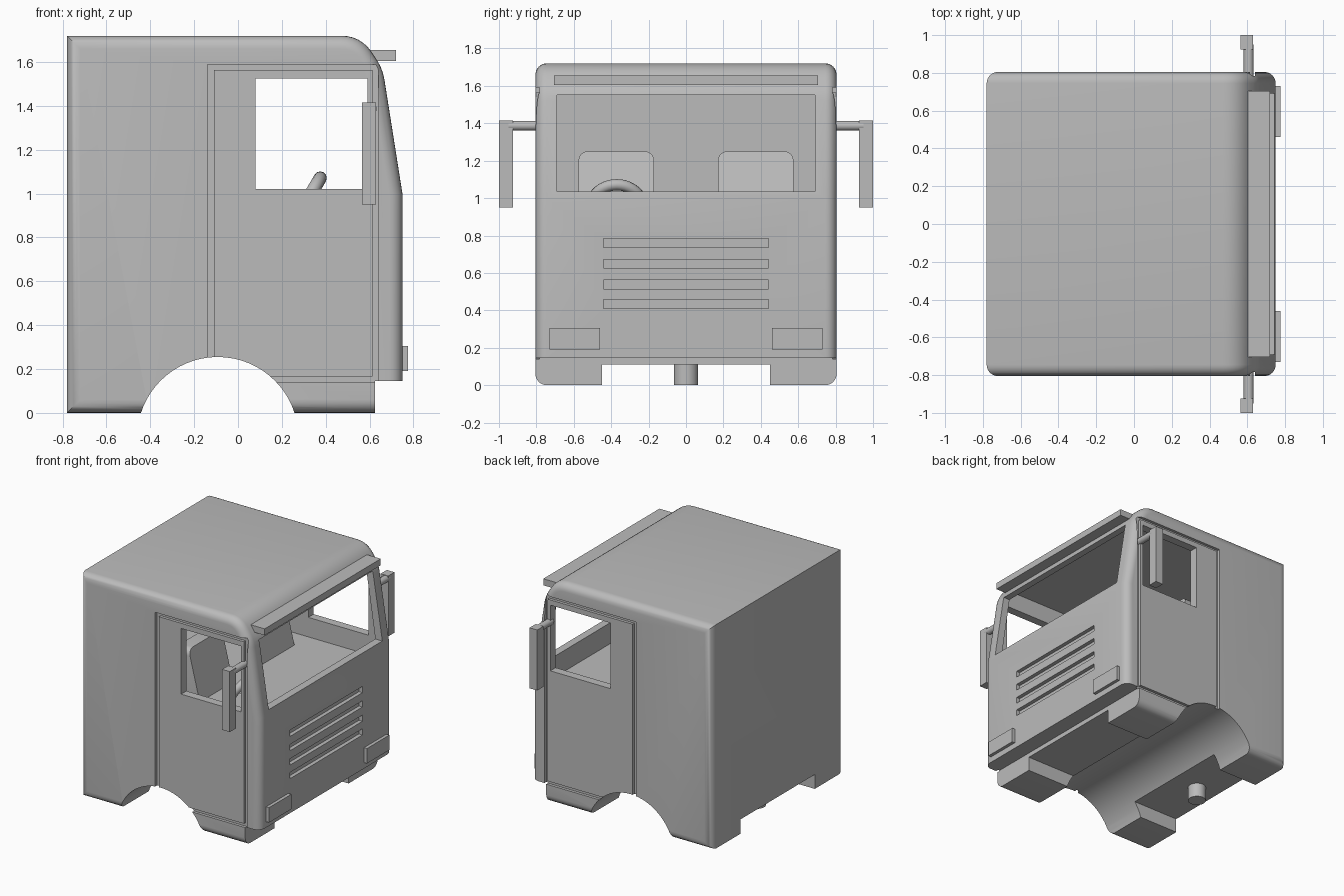
import bpy, bmesh, math
from mathutils import Vector, Matrix

if "Cube" in bpy.data.objects:
    bpy.data.objects.remove(bpy.data.objects["Cube"])

paint = bpy.data.materials.new("cab_grey")
paint.diffuse_color = (0.5, 0.5, 0.5, 1)
paint.use_nodes = True
paint.node_tree.nodes["Principled BSDF"].inputs["Base Color"].default_value = paint.diffuse_color


def finish(name, bm, smooth=True):
    bmesh.ops.recalc_face_normals(bm, faces=bm.faces)
    me = bpy.data.meshes.new(name)
    bm.to_mesh(me)
    bm.free()
    ob = bpy.data.objects.new(name, me)
    bpy.context.collection.objects.link(ob)
    me.materials.append(paint)
    if smooth:
        bpy.ops.object.select_all(action='DESELECT')
        ob.select_set(True)
        bpy.context.view_layer.objects.active = ob
        bpy.ops.object.shade_smooth_by_angle(angle=math.radians(35))
    return ob


def add_box(bm, x0, x1, y0, y1, z0, z1):
    m = Matrix.Translation(((x0 + x1) / 2, (y0 + y1) / 2, (z0 + z1) / 2)) \
        @ Matrix.Diagonal((x1 - x0, y1 - y0, z1 - z0, 1))
    return bmesh.ops.create_cube(bm, size=1, matrix=m)["verts"]


def box(name, *dims):
    bm = bmesh.new()
    add_box(bm, *dims)
    return finish(name, bm, False)


def cylinder(name, centre, r, depth, axis='Z', segs=24):
    rot = Matrix.Rotation(math.pi / 2, 4, 'X') if axis == 'Y' else Matrix()
    bm = bmesh.new()
    bmesh.ops.create_cone(bm, cap_ends=True, segments=segs, radius1=r, radius2=r,
                          depth=depth, matrix=Matrix.Translation(centre) @ rot)
    return finish(name, bm)


def extrude_y(name, pts, half, bevel=0):
    """Extrude an x-z outline across y, optionally rounding both side outlines."""
    bm = bmesh.new()
    f = bm.faces.new([bm.verts.new((x, -half, z)) for x, z in pts])
    ret = bmesh.ops.extrude_face_region(bm, geom=[f])
    bmesh.ops.translate(bm, vec=(0, 2 * half, 0),
                        verts=[v for v in ret["geom"] if isinstance(v, bmesh.types.BMVert)])
    bmesh.ops.recalc_face_normals(bm, faces=bm.faces)
    if bevel:
        rim = [e for e in bm.edges if abs(e.verts[0].co.y - e.verts[1].co.y) < 1e-5]
        bmesh.ops.bevel(bm, geom=rim, offset=bevel, segments=6, profile=0.5, affect='EDGES')
    return finish(name, bm)


def cut(ob, cutter):
    m = ob.modifiers.new("cut", 'BOOLEAN')
    m.operation, m.solver, m.object = 'DIFFERENCE', 'EXACT', cutter
    bpy.ops.object.select_all(action='DESELECT')
    bpy.context.view_layer.objects.active = ob
    ob.select_set(True)
    bpy.ops.object.modifier_apply(modifier=m.name)
    bpy.data.objects.remove(cutter)


def corner(a, b, c, r_len, n=6):
    """Round the corner b with a quadratic curve."""
    a, b, c = Vector(a), Vector(b), Vector(c)
    p, q = b + (a - b).normalized() * r_len, b + (c - b).normalized() * r_len
    return [tuple(p * (1 - t) ** 2 + b * 2 * t * (1 - t) + q * t * t)
            for t in (i / n for i in range(n + 1))]


# Cab shell: side outline with slanted windscreen and rounded roof front
roof = corner((-0.78, 1.72), (0.56, 1.72), (0.66, 1.57), 0.09)
brow = corner((0.56, 1.72), (0.66, 1.57), (0.75, 1.0), 0.05, 3)
body = extrude_y("cab_body", [(-0.78, 0), (-0.78, 1.72)] + roof + brow + [(0.75, 1.0), (0.75, 0)],
                 0.805, 0.06)

# Cabin space, lower front step, wheel arch and underside channel
cut(body, extrude_y("cutter", [(-0.72, 0.87), (0.69, 0.87), (0.69, 1.0), (0.605, 1.57),
                               (0.54, 1.66), (-0.72, 1.66)], 0.74))
cut(body, box("cutter", 0.625, 1, -1, 1, -0.1, 0.145))
cut(body, cylinder("cutter", (-0.0925, 0, -0.113), 0.368, 2, 'Y', 64))
cut(body, box("cutter", -1, 1, -0.45, 0.45, -0.1, 0.11))

# Side windows and windscreen
cut(body, box("cutter", 0.08, 0.59, -1, 1, 1.02, 1.525))
cut(body, box("cutter", 0.5, 1, -0.69, 0.69, 1.035, 1.55))

# Grille slots
for z in (0.41, 0.515, 0.625, 0.735):
    cut(body, box("cutter", 0.72, 0.8, -0.44, 0.44, z, z + 0.048))

# Door gaps: a ring of four shallow channels on each side
for s in (-1, 1):
    y0, y1 = sorted((s * 0.785, s * 0.9))
    ring = extrude_y("cutter", [(-0.14, 0.14), (0.64, 0.14), (0.64, 1.59), (-0.14, 1.59)], 0.06)
    core = extrude_y("core", [(-0.11, 0.167), (0.614, 0.167), (0.614, 1.565), (-0.11, 1.565)], 0.1)
    cut(ring, core)
    ring.data.transform(Matrix.Translation((0, s * 0.843, 0)))
    cut(body, ring)

bpy.ops.object.select_all(action='DESELECT')
body.select_set(True)
bpy.context.view_layer.objects.active = body
bpy.ops.object.shade_smooth_by_angle(angle=math.radians(35))

# Sun visor over the windscreen and mounting pin below the rear
box("sun_visor", 0.6, 0.72, -0.705, 0.705, 1.605, 1.655)
cylinder("mounting_pin", (-0.6, 0, 0.06), 0.065, 0.12)

for s, side in ((-1, "right"), (1, "left")):
    # Mirrors on round arms, and headlights
    box(side + "_mirror", 0.565, 0.63, *sorted((s * 0.925, s * 1.0)), 0.95, 1.415)
    cylinder(side + "_mirror_arm", (0.607, s * 0.86, 1.387), 0.026, 0.18, 'Y', 16)
    box(side + "_headlight", 0.74, 0.775, *sorted((s * 0.46, s * 0.73)), 0.19, 0.305)

    # Reclined seat back with rounded upper corners
    y0, y1 = sorted((s * 0.17, s * 0.575))
    bm = bmesh.new()
    add_box(bm, -0.02, 0.08, y0, y1, 0.86, 1.25)
    top = [e for e in bm.edges if min(v.co.z for v in e.verts) > 1.2
           and abs(e.verts[0].co.x - e.verts[1].co.x) > 0.05]
    bmesh.ops.bevel(bm, geom=top, offset=0.05, segments=5, profile=0.5, affect='EDGES')
    for v in bm.verts:
        v.co.x -= (v.co.z - 0.86) * 0.25
    finish(side + "_seat_back", bm)

# Steering wheel, tilted towards the driver
bpy.ops.mesh.primitive_torus_add(major_radius=0.14, minor_radius=0.03, major_segments=40,
                                 minor_segments=12, location=(0.305, -0.37, 0.95),
                                 rotation=(0, math.radians(-60), 0))
wheel = bpy.context.object
wheel.name = "steering_wheel"
wheel.data.materials.append(paint)
bpy.ops.object.shade_smooth_by_angle(angle=math.radians(35))
